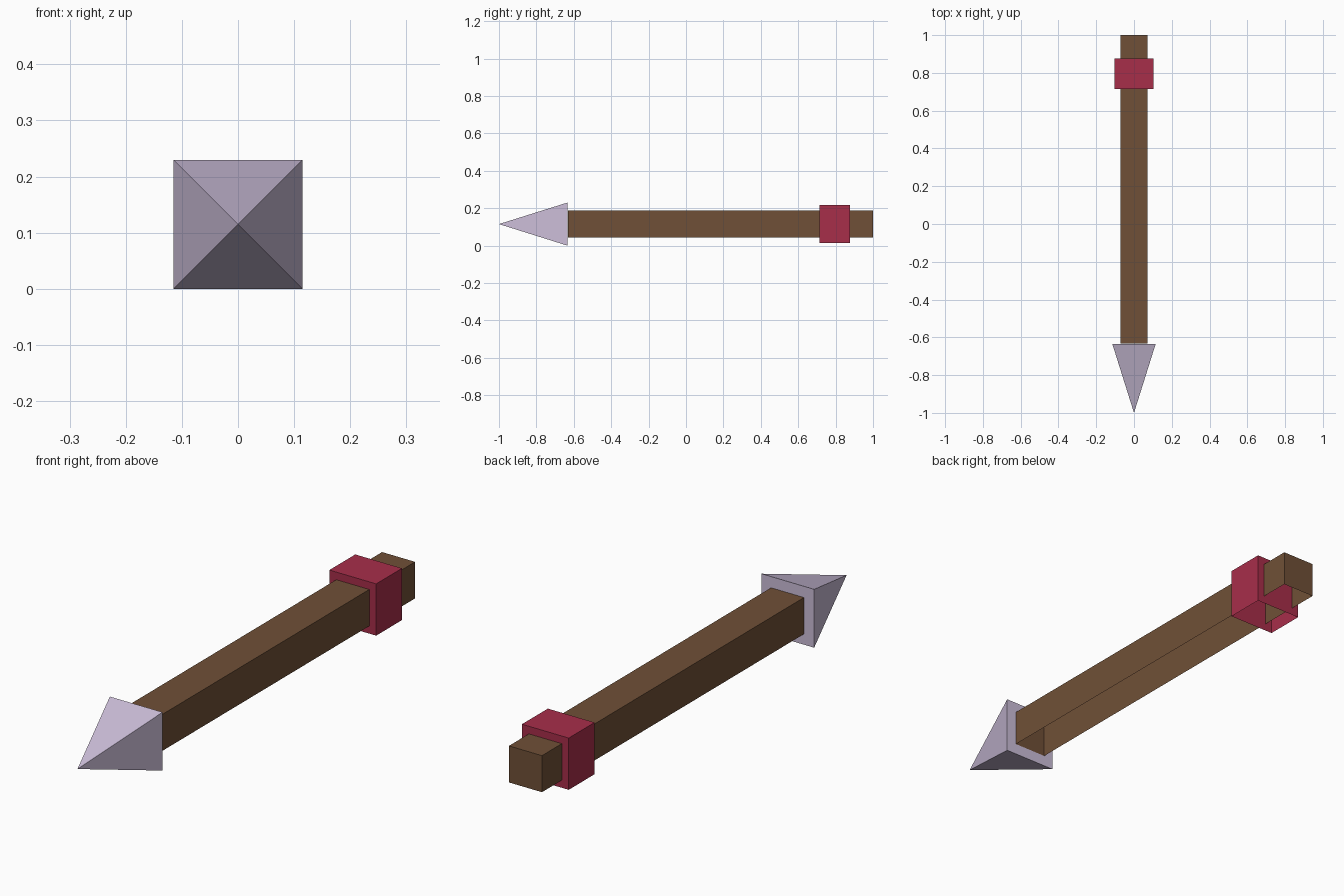
import bpy
import bmesh
from mathutils import Matrix, Vector

default = bpy.data.objects.get("Cube")
if default:
    bpy.data.objects.remove(default, do_unlink=True)

AXIS_Z = 0.115  # height of the arrow's centre line


def material(name, srgb):
    """Flat colour given as sRGB bytes, stored as linear values."""
    def linear(c):
        c /= 255
        return c / 12.92 if c <= 0.04045 else ((c + 0.055) / 1.055) ** 2.4
    color = (*[linear(c) for c in srgb], 1)
    mat = bpy.data.materials.new(name)
    mat.use_nodes = True
    mat.diffuse_color = color
    bsdf = next(n for n in mat.node_tree.nodes if n.type == 'BSDF_PRINCIPLED')
    bsdf.inputs["Base Color"].default_value = color
    bsdf.inputs["Roughness"].default_value = 0.9
    return mat


def add_object(name, bm, mat):
    mesh = bpy.data.meshes.new(name)
    bm.to_mesh(mesh)
    bm.free()
    mesh.materials.append(mat)
    obj = bpy.data.objects.new(name, mesh)
    bpy.context.collection.objects.link(obj)
    return obj


def open_box(name, half, y0, y1, mat):
    """Square box along y with its underside left open."""
    bm = bmesh.new()
    place = (Matrix.Translation((0, (y0 + y1) / 2, AXIS_Z))
             @ Matrix.Diagonal((2 * half, y1 - y0, 2 * half, 1)))
    bmesh.ops.create_cube(bm, size=1, matrix=place)
    bm.normal_update()
    under = [f for f in bm.faces if f.normal.z < -0.9]
    bmesh.ops.delete(bm, geom=under, context='FACES')
    return add_object(name, bm, mat)


def pyramid(name, half, y_base, y_tip, mat):
    """Closed four-sided point facing the front."""
    bm = bmesh.new()
    corners = [bm.verts.new((x * half, y_base, AXIS_Z + z * half))
               for x, z in ((-1, -1), (1, -1), (1, 1), (-1, 1))]
    tip = bm.verts.new(Vector((0, y_tip, AXIS_Z)))
    bm.faces.new(corners)
    for i in range(4):
        bm.faces.new((corners[i], corners[(i + 1) % 4], tip))
    bmesh.ops.recalc_face_normals(bm, faces=bm.faces)
    return add_object(name, bm, mat)


wood = material("brown wood", (112, 80, 55))
red = material("crimson", (167, 46, 74))
stone = material("pale lilac stone", (203, 189, 216))

# Shaft, fletching block near the back, and pointed head
open_box("shaft", 0.072, -0.632, 1.0, wood)
open_box("fletching_block", 0.102, 0.715, 0.876, red)
pyramid("arrow_head", 0.115, -0.634, -1.0, stone)
